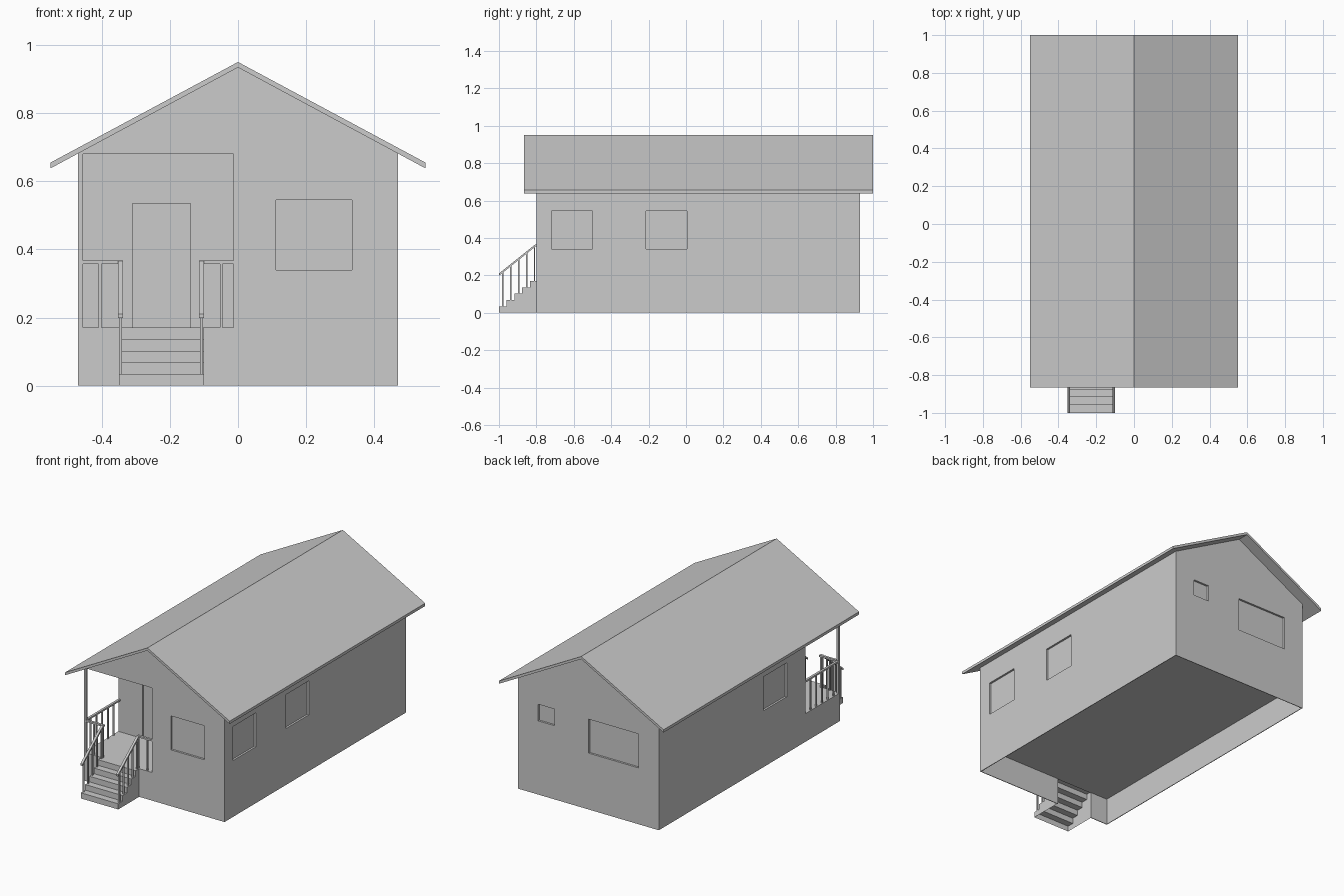
import bpy, bmesh, math
from mathutils import Vector

if "Cube" in bpy.data.objects:
    bpy.data.objects.remove(bpy.data.objects["Cube"])


def make(name, verts, faces):
    me = bpy.data.meshes.new(name)
    me.from_pydata(verts, [], faces)
    bm = bmesh.new()
    bm.from_mesh(me)
    bmesh.ops.recalc_face_normals(bm, faces=bm.faces)
    bm.to_mesh(me)
    bm.free()
    ob = bpy.data.objects.new(name, me)
    bpy.context.collection.objects.link(ob)
    return ob


def prism(name, profile, axis, a, b):
    """Extrude a closed 2D profile along x or y, from a to b."""
    n = len(profile)
    put = (lambda u, v, t: (t, u, v)) if axis == 'x' else (lambda u, v, t: (u, t, v))
    verts = [put(u, v, t) for t in (a, b) for u, v in profile]
    faces = [[i, (i + 1) % n, n + (i + 1) % n, n + i] for i in range(n)]
    faces += [list(range(n)), list(range(2 * n - 1, n - 1, -1))]
    return make(name, verts, faces)


def box(name, x0, x1, y0, y1, z0, z1):
    return prism(name, [(x0, z0), (x1, z0), (x1, z1), (x0, z1)], 'y', y0, y1)


def cut(target, *dims):
    """Subtract a box from the target."""
    cutter = box("cutter", *dims)
    cutter.hide_render = True
    mod = target.modifiers.new("cut", 'BOOLEAN')
    mod.object, mod.operation, mod.solver = cutter, 'DIFFERENCE', 'EXACT'
    bpy.context.view_layer.objects.active = target
    bpy.ops.object.modifier_apply(modifier=mod.name)
    bpy.data.objects.remove(cutter)


W, FRONT, BACK = 0.47, -0.80, 0.93      # wall planes
FLOOR, PORCH_Y = 0.17, -0.47            # porch floor height and back wall
D = 0.012                               # depth of window recesses
Z0, Z1 = 0.34, 0.545                    # window sill and head

# House body with gable ends
house = prism("house_walls", [(-W, 0), (W, 0), (W, 0.684), (0, 0.935), (-W, 0.684)],
              'y', FRONT, BACK)

# Porch recess, hollow underside and opening behind the stairs
cut(house, -0.6, -0.013, -0.95, PORCH_Y, FLOOR, 0.68)
cut(house, -W + 0.004, W - 0.004, FRONT + 0.004, BACK - 0.004, -0.1, FLOOR - 0.006)
cut(house, -0.347, -0.103, -0.9, -0.75, -0.1, FLOOR - 0.006)

# Door, front window and back windows
cut(house, -0.31, -0.14, PORCH_Y - 0.05, PORCH_Y + D, FLOOR, 0.535)
cut(house, 0.112, 0.335, FRONT - 0.1, FRONT + D, Z0, Z1)
cut(house, -0.335, 0.0, BACK - D, BACK + 0.1, Z0, Z1)
cut(house, 0.228, 0.336, BACK - D, BACK + 0.1, 0.445, Z1)

# Side windows
for y in (-0.72, -0.215):
    cut(house, W - D, W + 0.1, y, y + 0.22, Z0, Z1)
cut(house, -W - 0.1, -W + D, -0.29, -0.07, Z0, Z1)

# Roof
prism("roof", [(-0.55, 0.638), (0, 0.934), (0.55, 0.638), (0.55, 0.655),
               (0, 0.95), (-0.55, 0.655)], 'y', -0.865, 1.0)

# Porch corner post
box("porch_post", -W, -0.455, FRONT, FRONT + 0.015, FLOOR, 0.682)

# Stairs: hollow shell of treads, risers and sides
SX0, SX1, N = -0.35, -0.10, 5
run, rise = 0.2 / N, FLOOR / N
profile = [(-1.0, 0)]
for i in range(N):
    profile += [(-1.0 + i * 0.0415, (i + 1) * rise),
                (min(-1.0 + (i + 1) * 0.0415, FRONT), (i + 1) * rise)]
profile.append((FRONT, 0))
stairs = prism("stairs", profile, 'x', SX0, SX1)
bm = bmesh.new()
bm.from_mesh(stairs.data)
openings = [f for f in bm.faces if f.normal.z < -0.9 or f.normal.y > 0.9]
bmesh.ops.delete(bm, geom=openings, context='FACES_ONLY')
bm.to_mesh(stairs.data)
bm.free()


def rail_z(y):
    return 0.21 + (y + 1.0) * 0.8


# Sloped stair handrails with balusters standing on each step
for side, x in (("left", -0.345), ("right", -0.107)):
    top = rail_z(-0.805)
    prism(f"stair_handrail_{side}", [(-1.0, 0.198), (-0.805, top - 0.012), (FRONT, top - 0.012),
                                     (FRONT, top), (-0.805, top), (-1.0, 0.21)],
          'x', x - 0.007, x + 0.007)
    for i in range(N):
        y = -0.98 + i * 0.0425
        box(f"stair_baluster_{side}", x - 0.004, x + 0.004, y - 0.004, y + 0.004,
            (i + 1) * rise, rail_z(y) - 0.005)
    box(f"stair_newel_{side}", x - 0.004, x + 0.004, FRONT, FRONT + 0.008, FLOOR, 0.36)

# Porch front railings
for x0, x1, xb in ((-0.456, -0.338, -0.405), (-0.114, -0.013, -0.049)):
    box("porch_front_rail", x0, x1, FRONT, FRONT + 0.014, 0.357, 0.367)
    box("porch_front_baluster", xb - 0.004, xb + 0.004, FRONT + 0.003, FRONT + 0.011, FLOOR, 0.36)

# Porch side railing
box("porch_side_rail", -W, -0.456, FRONT + 0.015, PORCH_Y, 0.357, 0.367)
for i in range(1, 6):
    y = FRONT + i * (PORCH_Y - FRONT) / 6
    box("porch_side_baluster", -0.467, -0.459, y - 0.004, y + 0.004, FLOOR, 0.36)
